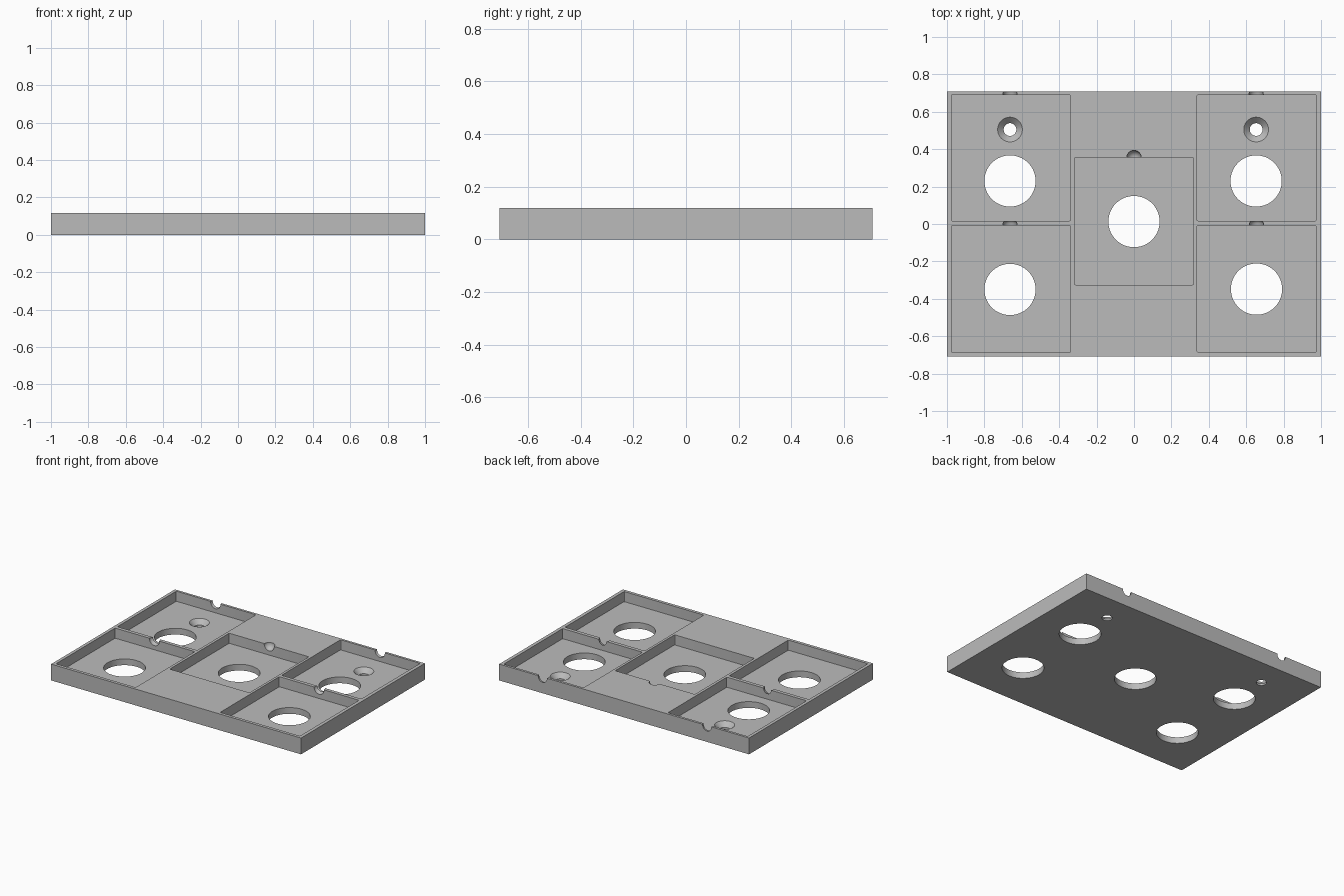
import bpy
import bmesh
from mathutils import Matrix

if "Cube" in bpy.data.objects:
    bpy.data.objects.remove(bpy.data.objects["Cube"], do_unlink=True)

HEIGHT, FLOOR, DEPTH = 0.118, 0.045, 1.415

grey = bpy.data.materials.new("mid_grey")
grey.use_nodes = True
grey.diffuse_color = (0.5, 0.5, 0.5, 1)
grey.node_tree.nodes["Principled BSDF"].inputs["Base Color"].default_value = (0.5, 0.5, 0.5, 1)


def make(name, bm):
    mesh = bpy.data.meshes.new(name)
    bm.to_mesh(mesh)
    bm.free()
    mesh.materials.append(grey)
    obj = bpy.data.objects.new(name, mesh)
    bpy.context.collection.objects.link(obj)
    return obj


def box(name, x0, x1, y0, y1, z0, z1, corner=0):
    bm = bmesh.new()
    centre = Matrix.Translation(((x0 + x1) / 2, (y0 + y1) / 2, (z0 + z1) / 2))
    size = Matrix.Diagonal((x1 - x0, y1 - y0, z1 - z0, 1))
    bmesh.ops.create_cube(bm, size=1, matrix=centre @ size)
    if corner:
        upright = [e for e in bm.edges
                   if abs(e.verts[0].co.z - e.verts[1].co.z) > 0.01]
        bmesh.ops.bevel(bm, geom=upright, offset=corner, segments=3,
                        profile=0.5, affect='EDGES')
    return make(name, bm)


def cone(name, x, y, z0, z1, r0, r1):
    bm = bmesh.new()
    bmesh.ops.create_cone(bm, cap_ends=True, segments=64, radius1=r0, radius2=r1,
                          depth=z1 - z0,
                          matrix=Matrix.Translation((x, y, (z0 + z1) / 2)))
    return make(name, bm)


def ball(name, x, y, z, r):
    bm = bmesh.new()
    bmesh.ops.create_uvsphere(bm, u_segments=32, v_segments=16, radius=r,
                              matrix=Matrix.Translation((x, y, z)))
    return make(name, bm)


def cut(target, cutter):
    cutter.hide_render = True
    mod = target.modifiers.new("cut", 'BOOLEAN')
    mod.operation, mod.solver, mod.object = 'DIFFERENCE', 'EXACT', cutter
    bpy.context.view_layer.objects.active = target
    bpy.ops.object.modifier_apply(modifier=mod.name)
    bpy.data.objects.remove(cutter, do_unlink=True)


# Solid slab
tray = box("tray", -1, 1, -DEPTH / 2, DEPTH / 2, 0, HEIGHT)

# Five pockets: centre x, front y, back y, hole centre x, hole centre y
pockets = [
    (-0.658, 0.017, 0.69, -0.663, 0.23),
    (-0.658, -0.685, -0.009, -0.663, -0.35),
    (0, -0.325, 0.355, 0, 0.013),
    (0.656, 0.017, 0.69, 0.653, 0.23),
    (0.656, -0.685, -0.009, 0.655, -0.348),
]
for x, front, back, hole_x, hole_y in pockets:
    cut(tray, box("pocket", x - 0.319, x + 0.319, front, back, FLOOR, HEIGHT + 0.1, 0.006))
    # Push-out hole through the floor
    cut(tray, cone("push_hole", hole_x, hole_y, -0.1, FLOOR + 0.02, 0.137, 0.137))
    # Rounded finger notch in the back wall
    cut(tray, ball("finger_notch", hole_x, back, HEIGHT - 0.004, 0.039))

# Countersunk screw holes in the two back pockets
for x in (-0.663, 0.653):
    cut(tray, cone("screw_hole", x, 0.505, -0.1, FLOOR + 0.02, 0.034, 0.034))
    cut(tray, cone("countersink", x, 0.505, 0.012, FLOOR + 0.001, 0.034, 0.067))

# Smooth round walls, keep sharp rims
bpy.ops.object.select_all(action='DESELECT')
tray.select_set(True)
bpy.context.view_layer.objects.active = tray
bpy.ops.object.shade_smooth_by_angle(angle=0.5)
